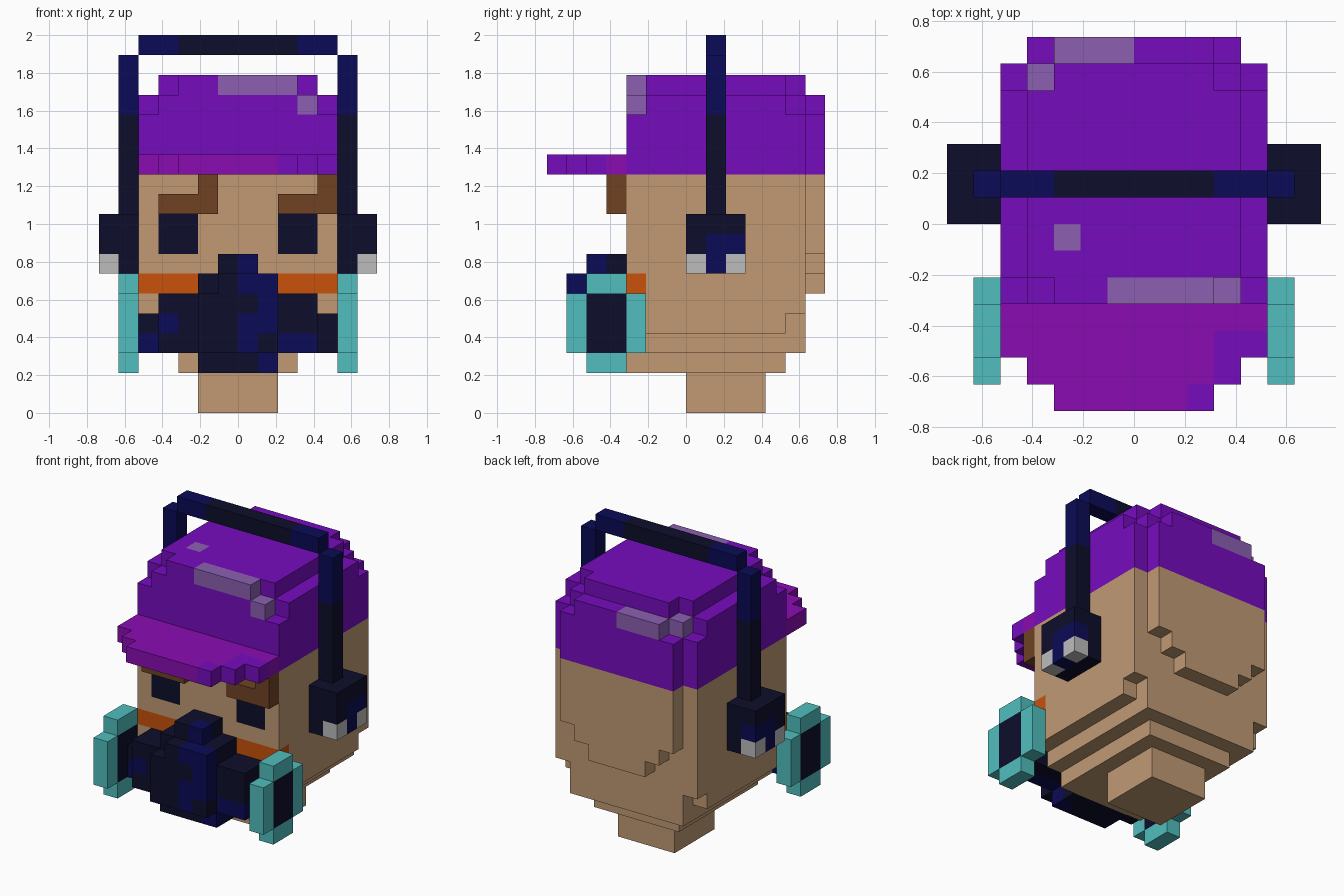
import bpy
import bmesh
from mathutils import Vector

cube = bpy.data.objects.get("Cube")
if cube:
    bpy.data.objects.remove(cube, do_unlink=True)

U = 2 / 19  # edge length of one block


def linear(c):
    c /= 255
    return c / 12.92 if c <= 0.04045 else ((c + 0.055) / 1.055) ** 2.4


def material(name, *rgb):
    m = bpy.data.materials.new(name)
    col = tuple(linear(c) for c in rgb) + (1,)
    m.diffuse_color = col
    m.use_nodes = True
    m.node_tree.nodes["Principled BSDF"].inputs["Base Color"].default_value = col
    return m


SKIN = material("skin tan", 193, 154, 116)
PURPLE = material("purple", 118, 12, 190)
MAGENTA = material("magenta", 138, 12, 178)
LILAC = material("lilac", 140, 96, 178)
DARK = material("dark navy", 13, 13, 43)
BLUE = material("navy blue", 11, 11, 87)
ORANGE = material("orange", 200, 82, 12)
BROWN = material("brown", 112, 66, 36)
TEAL = material("teal", 82, 190, 190)
GREY = material("light grey", 188, 188, 188)

DIRS = [Vector(d) for d in ((1, 0, 0), (-1, 0, 0), (0, 1, 0), (0, -1, 0), (0, 0, 1), (0, 0, -1))]


def part(name, blocks):
    """Blocks are (material, x0, x1, y0, y1, z0, z1); later ones recolour earlier ones.
    Only the outer skin of the filled cells is made."""
    cells = {}
    for mat, x0, x1, y0, y1, z0, z1 in blocks:
        for x in range(x0, x1):
            for y in range(y0, y1):
                for z in range(z0, z1):
                    cells[x, y, z] = mat
    mats = list(dict.fromkeys(cells.values()))
    bm = bmesh.new()
    for cell, mat in cells.items():
        centre = Vector(cell) + Vector((0.5, 0.5, 0.5))
        for d in DIRS:
            if tuple(int(a + b) for a, b in zip(cell, d)) in cells:
                continue
            u = Vector((d.y, d.z, d.x))
            v = d.cross(u)
            corners = [centre + (d + u * a + v * b) / 2
                       for a, b in ((-1, -1), (1, -1), (1, 1), (-1, 1))]
            face = bm.faces.new([bm.verts.new(c * U) for c in corners])
            face.material_index = mats.index(mat)
    bmesh.ops.remove_doubles(bm, verts=bm.verts[:], dist=1e-4)
    # Merge flat areas of one colour
    bmesh.ops.dissolve_limit(bm, angle_limit=0.01, verts=bm.verts[:],
                             edges=bm.edges[:], delimit={'MATERIAL'})
    mesh = bpy.data.meshes.new(name)
    bm.to_mesh(mesh)
    bm.free()
    for m in mats:
        mesh.materials.append(m)
    ob = bpy.data.objects.new(name, mesh)
    bpy.context.collection.objects.link(ob)
    return ob


def mirror(blocks):
    return [(m, -x1, -x0, *rest) for m, x0, x1, *rest in blocks]


# Neck
part("neck", [(SKIN, -2, 2, 0, 4, 0, 2)])

# Head: stepped jaw, rounded back, orange cheek band and eyes
part("head", [
    (SKIN, -3, 3, -3, 5, 2, 3),
    (SKIN, -4, 4, -3, 6, 3, 5),
    (SKIN, -5, 5, -3, 5, 4, 5),
    (SKIN, -5, 5, -3, 6, 5, 12),
    (SKIN, -2, 2, 6, 7, 6, 7),
    (SKIN, -3, 3, 6, 7, 7, 8),
    (SKIN, -4, 4, 6, 7, 8, 12),
    (ORANGE, -5, 5, -3, -2, 6, 7),
    (DARK, -4, -2, -3, -2, 8, 10),
    (DARK, 2, 4, -3, -2, 8, 10),
])

# Eyebrows
part("right_eyebrow", [(BROWN, -4, -1, -4, -3, 10, 11), (BROWN, -2, -1, -4, -3, 11, 12)])
part("left_eyebrow", [(BROWN, 2, 5, -4, -3, 10, 11), (BROWN, 4, 5, -4, -3, 11, 12)])

# Cap with rounded corners and lilac highlights
part("cap", [
    (PURPLE, -5, 5, -3, 6, 12, 15),
    (PURPLE, -4, 4, 6, 7, 12, 15),
    (PURPLE, -5, 5, -2, 5, 15, 16),
    (PURPLE, -4, 4, -3, 6, 15, 16),
    (PURPLE, -3, 3, 6, 7, 15, 16),
    (PURPLE, -4, 4, -2, 5, 16, 17),
    (PURPLE, -3, 3, -3, 6, 16, 17),
    (LILAC, -1, 3, -3, -2, 16, 17),
    (LILAC, 3, 4, -3, -2, 15, 16),
    (LILAC, -3, -2, -1, 0, 16, 17),
    (LILAC, -3, 0, 6, 7, 15, 16),
    (LILAC, -4, -3, 5, 6, 15, 16),
])

# Cap visor
part("visor", [
    (MAGENTA, -5, 5, -5, -3, 12, 13),
    (MAGENTA, -4, 4, -6, -5, 12, 13),
    (MAGENTA, -3, 3, -7, -6, 12, 13),
    (PURPLE, 3, 5, -5, -4, 12, 13),
    (PURPLE, 3, 4, -6, -5, 12, 13),
    (PURPLE, 2, 3, -7, -6, 12, 13),
])

# Breathing mask, bulging towards the middle
part("mask", [
    (DARK, -2, 2, -5, -3, 2, 3),
    (DARK, -5, 5, -4, -3, 3, 5),
    (DARK, -4, 4, -5, -3, 3, 6),
    (DARK, -2, 2, -6, -3, 3, 6),
    (DARK, -2, 2, -5, -3, 6, 7),
    (DARK, -1, 1, -6, -3, 6, 7),
    (DARK, -1, 1, -5, -3, 7, 8),
    (BLUE, 0, 1, -5, -4, 7, 8),
    (BLUE, 0, 2, -6, -5, 6, 7),
    (BLUE, 1, 2, -6, -5, 5, 6),
    (BLUE, 0, 2, -6, -5, 4, 5),
    (BLUE, 0, 1, -6, -5, 3, 4),
    (BLUE, 2, 4, -5, -4, 3, 4),
    (BLUE, 1, 2, -5, -4, 2, 3),
    (BLUE, -4, -3, -5, -4, 4, 5),
    (BLUE, -5, -4, -4, -3, 3, 4),
])

# Round filters on the mask and headphone cups with posts, one per side
filter_blocks = [
    (TEAL, 5, 6, -5, -3, 2, 7),
    (TEAL, 5, 6, -6, -2, 3, 6),
    (DARK, 5, 6, -5, -3, 3, 6),
]
cup_blocks = [
    (DARK, 5, 7, 0, 3, 7, 10),
    (GREY, 6, 7, 0, 1, 7, 8),
    (GREY, 6, 7, 2, 3, 7, 8),
    (BLUE, 6, 7, 1, 2, 7, 9),
    (BLUE, 6, 7, 2, 3, 8, 9),
]
post_blocks = [(DARK, 5, 6, 1, 2, 10, 15), (BLUE, 5, 6, 1, 2, 15, 18)]
for label, blocks in (("mask_filter", filter_blocks), ("headphone_cup", cup_blocks),
                      ("headphone_post", post_blocks)):
    part("left_" + label, blocks)
    part("right_" + label, mirror(blocks))

# Headphone band over the cap
part("headphone_band", [(BLUE, -5, 5, 1, 2, 18, 19), (DARK, -3, 3, 1, 2, 18, 19)])
